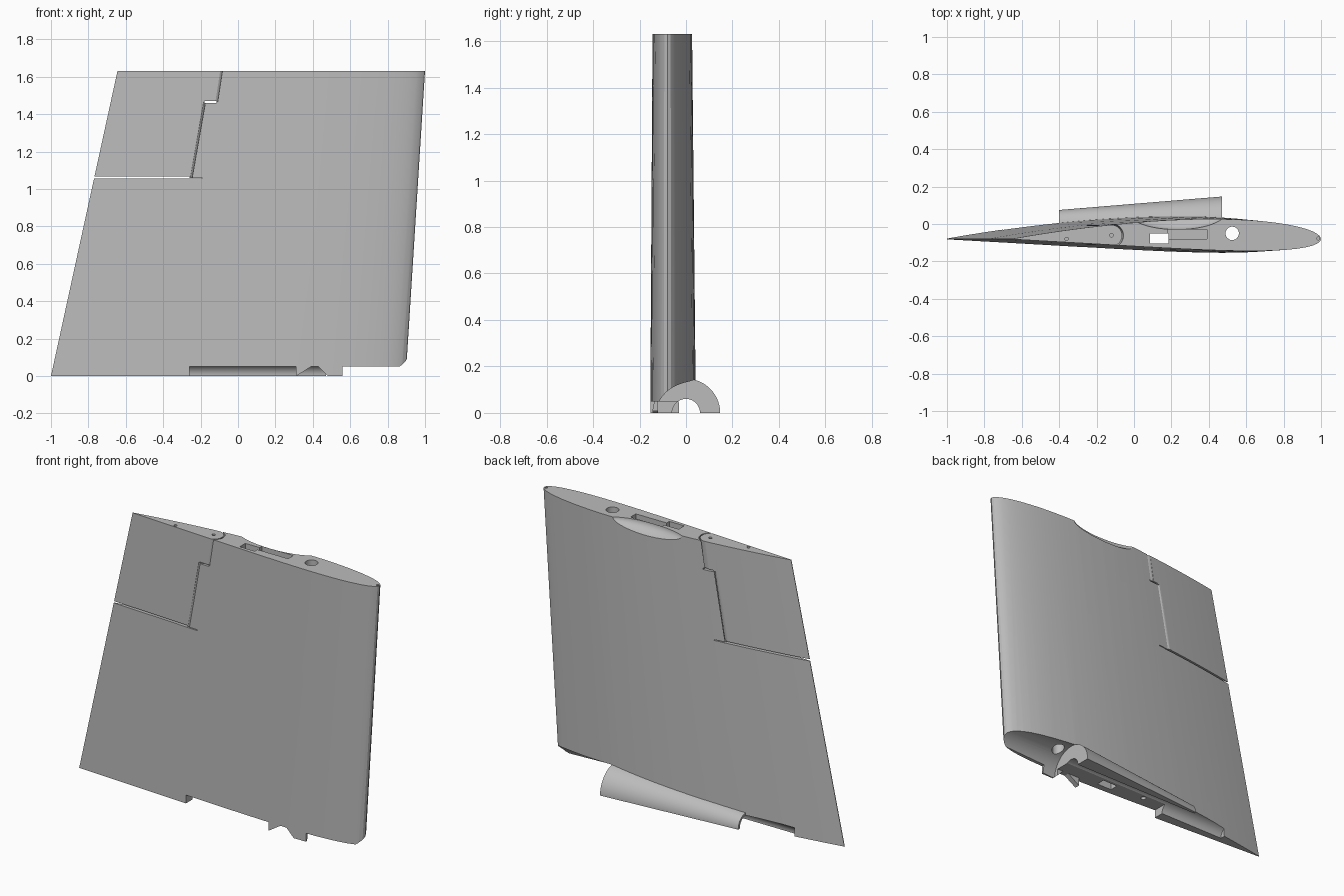
import bpy, bmesh
from math import sin, cos, pi, sqrt, radians

old = bpy.data.objects.get("Cube")
if old:
    bpy.data.objects.remove(old, do_unlink=True)

grey = bpy.data.materials.new("light_grey")
grey.use_nodes = True
grey.diffuse_color = (0.5, 0.5, 0.5, 1)
grey.node_tree.nodes["Principled BSDF"].inputs["Base Color"].default_value = grey.diffuse_color

HEIGHT = 1.63


def loft(name, rings):
    """Capped solid through a list of equal-length closed rings."""
    bm = bmesh.new()
    rows = [[bm.verts.new(p) for p in ring] for ring in rings]
    n = len(rows[0])
    for a, b in zip(rows, rows[1:]):
        for i in range(n):
            bm.faces.new((a[i], a[(i + 1) % n], b[(i + 1) % n], b[i]))
    bm.faces.new(rows[0][::-1])
    bm.faces.new(rows[-1])
    bmesh.ops.recalc_face_normals(bm, faces=bm.faces)
    mesh = bpy.data.meshes.new(name)
    bm.to_mesh(mesh)
    bm.free()
    mesh.materials.append(grey)
    obj = bpy.data.objects.new(name, mesh)
    bpy.context.collection.objects.link(obj)
    return obj


def prism(name, outline, z0, z1, shift=0.0):
    """Outline in x,y raised from z0 to z1, leaning by shift in x."""
    return loft(name, [[(x, y, z0) for x, y in outline],
                       [(x + shift, y, z1) for x, y in outline]])


def box(name, x0, x1, y0, y1, z0, z1):
    return prism(name, [(x0, y0), (x1, y0), (x1, y1), (x0, y1)], z0, z1)


def round_hole(x, y, r, z0, z1, shift=0.0, n=24):
    ring = [(x + r * cos(2 * pi * i / n), y + r * sin(2 * pi * i / n)) for i in range(n)]
    return prism("round_hole", ring, z0, z1, shift)


def cone_x(name, x0, r0, x1, r1, n=64):
    """Cone along x with its axis on y = 0, z = 0."""
    return loft(name, [[(x, r * cos(2 * pi * (i + .5) / n), r * sin(2 * pi * (i + .5) / n))
                        for i in range(n)] for x, r in ((x0, r0), (x1, r1))])


def combine(obj, other, operation="DIFFERENCE"):
    other.hide_render = True
    mod = obj.modifiers.new("cut", "BOOLEAN")
    mod.operation, mod.solver, mod.object = operation, "EXACT", other
    bpy.context.view_layer.update()
    result = bpy.data.meshes.new_from_object(
        obj.evaluated_get(bpy.context.evaluated_depsgraph_get()))
    obj.modifiers.clear()
    obj.data = result
    bpy.data.objects.remove(other, do_unlink=True)


def airfoil(z, n=28):
    """Cambered section at height z, chord along x."""
    lead, trail = 0.897 + 0.063 * z, -1 + 0.218 * z
    chord = lead - trail

    def point(f, side):
        half = 5 * 0.102 * (0.2969 * sqrt(f) - 0.126 * f - 0.3516 * f ** 2
                            + 0.2843 * f ** 3 - 0.1015 * f ** 4)
        camber = 0.062 * f * (1 - f)
        return lead - f * chord, -0.08 + chord * (camber + side * half), z

    steps = [(1 - cos(pi * i / n)) / 2 for i in range(n + 1)]
    return [point(f, 1) for f in reversed(steps)] + [point(f, -1) for f in steps[1:]]


# Wing panel skin
wing = loft("wing_panel", [airfoil(0), airfoil(HEIGHT)])

# Half-cone root fairing with a straight bore
combine(wing, cone_x("fairing", -0.4, 0.075, 0.47, 0.147), "UNION")
combine(wing, box("below_root", -2, 2, -1, 1, -1, 0))
combine(wing, cone_x("bore", -0.7, 0.06, 0.6, 0.06))

# Root cut-outs: nose relief, rounded recess ahead of the fairing, front notch
combine(wing, box("nose_relief", 0.56, 1.2, -0.5, 0.5, -0.1, 0.05))
combine(wing, cone_x("nose_recess", 0.47, 0.147, 1.1, 0.112))
combine(wing, box("root_notch", -0.26, 0.31, -0.3, -0.03, -0.1, 0.05))
combine(wing, box("tab_recess", 0.30, 0.50, -0.12, -0.03, -0.1, 0.05))
gap = [(0.31, -0.001), (0.39, 0.05), (0.43, 0.05), (0.48, -0.001)]
combine(wing, loft("tab_gap", [[(x, y, z) for x, z in gap] for y in (-0.3, -0.03)]))

# Scalloped hollow at the tip
bpy.ops.mesh.primitive_uv_sphere_add(segments=48, ring_count=24, location=(0.23, 0.07, HEIGHT))
hollow = bpy.context.object
hollow.scale = (0.267, 0.1, 0.06)
hollow.data.materials.append(grey)
combine(wing, hollow)

# Spar hole, wiring slot, tip recess and pin holes
combine(wing, round_hole(0.525, -0.05, 0.036, -0.1, 1.8))
combine(wing, box("wire_slot", 0.085, 0.185, -0.105, -0.052, -0.1, 1.8))
combine(wing, box("tip_recess", 0.18, 0.39, -0.08, -0.03, 1.58, 1.8))
for x, y, r, z0, z1 in ((-0.12, -0.06, 0.01, 1.5, 1.8), (-0.36, -0.08, 0.009, 1.55, 1.8),
                        (0.985, -0.078, 0.008, 1.55, 1.8), (-0.12, -0.06, 0.015, -0.1, 0.15)):
    combine(wing, round_hole(x, y, r, z0, z1))


def hinge_gap(x, z0, z1, shift):
    """Curved slit round the hinge barrel."""
    angles = [radians(-95 + 190 * i / 20) for i in range(21)]
    arc = [(x + 0.064 * cos(a), -0.062 + 0.064 * sin(a)) for a in angles]
    arc += [(x + 0.057 * cos(a), -0.062 + 0.057 * sin(a)) for a in reversed(angles)]
    return prism("hinge_gap", arc, z0, z1, shift)


# Control surface: curved hinge slits and the cross slots that free it
combine(wing, hinge_gap(-0.285, 1.06, 1.465, 0.07))
combine(wing, hinge_gap(-0.145, 1.466, 1.7, 0.035))
combine(wing, box("end_slot", -1.0, -0.26, -0.4, 0.4, 1.055, 1.066))
combine(wing, box("end_slot_inner", -0.27, -0.19, -0.4, 0.4, 1.055, 1.060))
combine(wing, box("step_slot", -0.18, -0.115, -0.4, 0.4, 1.461, 1.47))

# Smooth skin with crisp edges
bpy.ops.object.select_all(action="DESELECT")
wing.select_set(True)
bpy.context.view_layer.objects.active = wing
bpy.ops.object.shade_smooth_by_angle(angle=radians(25))
